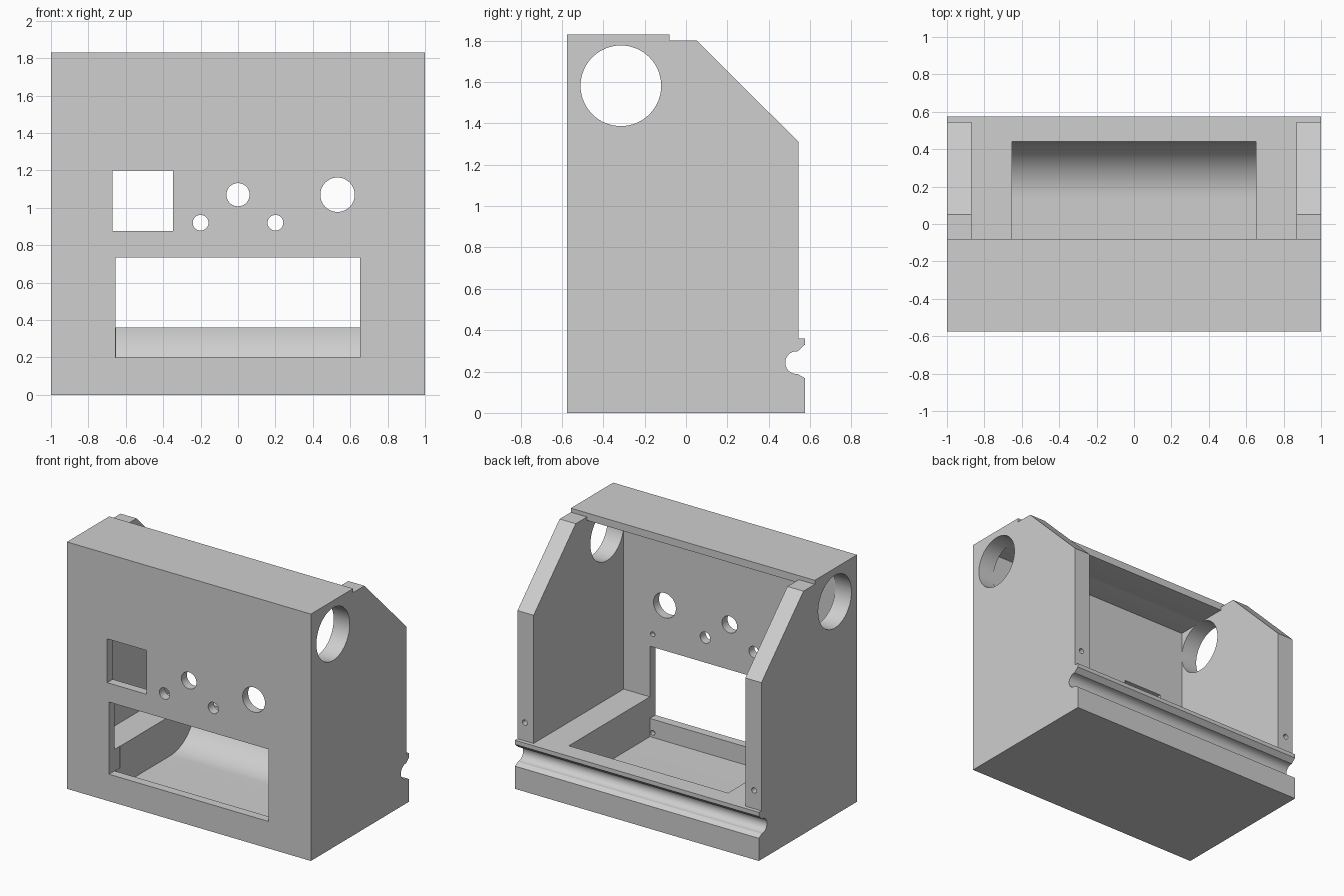
import bpy, bmesh, math
from mathutils import Vector

if "Cube" in bpy.data.objects:
    bpy.data.objects.remove(bpy.data.objects["Cube"])

grey = bpy.data.materials.new("plain_grey")
grey.diffuse_color = (0.62, 0.62, 0.62, 1)
grey.use_nodes = True
grey.node_tree.nodes["Principled BSDF"].inputs["Base Color"].default_value = grey.diffuse_color


def prism(name, profile, to_3d, depth):
    """Extrude a closed 2D profile; to_3d places each point, depth is the sweep."""
    bm = bmesh.new()
    face = bm.faces.new([bm.verts.new(to_3d(a, b)) for a, b in profile])
    out = bmesh.ops.extrude_face_region(bm, geom=[face])
    moved = [g for g in out["geom"] if isinstance(g, bmesh.types.BMVert)]
    bmesh.ops.translate(bm, verts=moved, vec=Vector(depth))
    bmesh.ops.recalc_face_normals(bm, faces=bm.faces)
    mesh = bpy.data.meshes.new(name)
    bm.to_mesh(mesh)
    bm.free()
    mesh.materials.append(grey)
    obj = bpy.data.objects.new(name, mesh)
    bpy.context.collection.objects.link(obj)
    return obj


def arc(a, b, r, start, end, n):
    angles = [math.radians(start + (end - start) * i / n) for i in range(n + 1)]
    return [(a + r * math.cos(t), b + r * math.sin(t)) for t in angles]


def circle(a, b, r, n=48):
    return arc(a, b, r, 0, 360, n)[:-1]


def rect(a0, a1, b0, b1):
    return [(a0, b0), (a1, b0), (a1, b1), (a0, b1)]


def across(name, profile, half):
    """Side profile (y, z) swept along x."""
    return prism(name, profile, lambda y, z: (-half, y, z), (2 * half, 0, 0))


def along(name, profile, y0, y1):
    """Front profile (x, z) swept along y."""
    return prism(name, profile, lambda x, z: (x, y0, z), (0, y1 - y0, 0))


# Housing: side silhouette with sloped back and cable groove
groove = arc(0.535, 0.243, 0.055, 275, 85, 20)
housing = across("housing", [(-0.575, 0), (0.575, 0), (0.575, 0.168)] + groove +
                 [(0.575, 0.33), (0.575, 0.36), (0.545, 0.36), (0.545, 1.31),
                  (0.052, 1.80), (-0.08, 1.80), (-0.08, 1.83), (-0.575, 1.83)], 1.0)

cutters = []
# Open interior between the side walls, under the roof
cutters.append(across("cavity_cutter", [(-0.51, 0.36), (0.8, 0.36), (0.8, 2), (-0.08, 2),
                                        (-0.08, 1.775), (-0.51, 1.775)], 0.868))
# Sunken tray with a curved rear
cutters.append(across("tray_cutter", [(-0.51, 0.5), (-0.51, 0.065)] +
                      arc(0.14, 0.365, 0.30, 270, 360, 20) + [(0.44, 0.5)], 0.653))
# Round holes through both side walls
cutters.append(across("side_hole_cutter", circle(-0.315, 1.582, 0.195, 64), 1.2))
# Front openings: tray mouth, square window, round button holes
front = [rect(-0.655, 0.653, 0.2, 0.735), rect(-0.67, -0.347, 0.875, 1.2),
         circle(0, 1.07, 0.062), circle(-0.2, 0.92, 0.042, 32),
         circle(0.2, 0.92, 0.042, 32), circle(0.532, 1.07, 0.092)]
for i, shape in enumerate(front):
    cutters.append(along("front_cutter_%d" % i, shape, -0.7, -0.45))
# Blind screw holes in the front wall and in the rear posts
for s in (-1, 1):
    for z in (0.10, 0.83):
        cutters.append(along("screw_cutter", circle(s * 0.63, z, 0.018, 20), -0.545, -0.47))
    cutters.append(along("post_screw_cutter", circle(s * 0.94, 0.495, 0.02, 20), 0.44, 0.6))

bpy.context.view_layer.objects.active = housing
housing.select_set(True)
for c in cutters:
    c.hide_render = True
    mod = housing.modifiers.new(c.name, 'BOOLEAN')
    mod.operation = 'DIFFERENCE'
    mod.solver = 'EXACT'
    mod.object = c
    bpy.ops.object.modifier_apply(modifier=mod.name)
for c in cutters:
    bpy.data.objects.remove(c)

bpy.ops.object.shade_smooth_by_angle(angle=math.radians(30))
